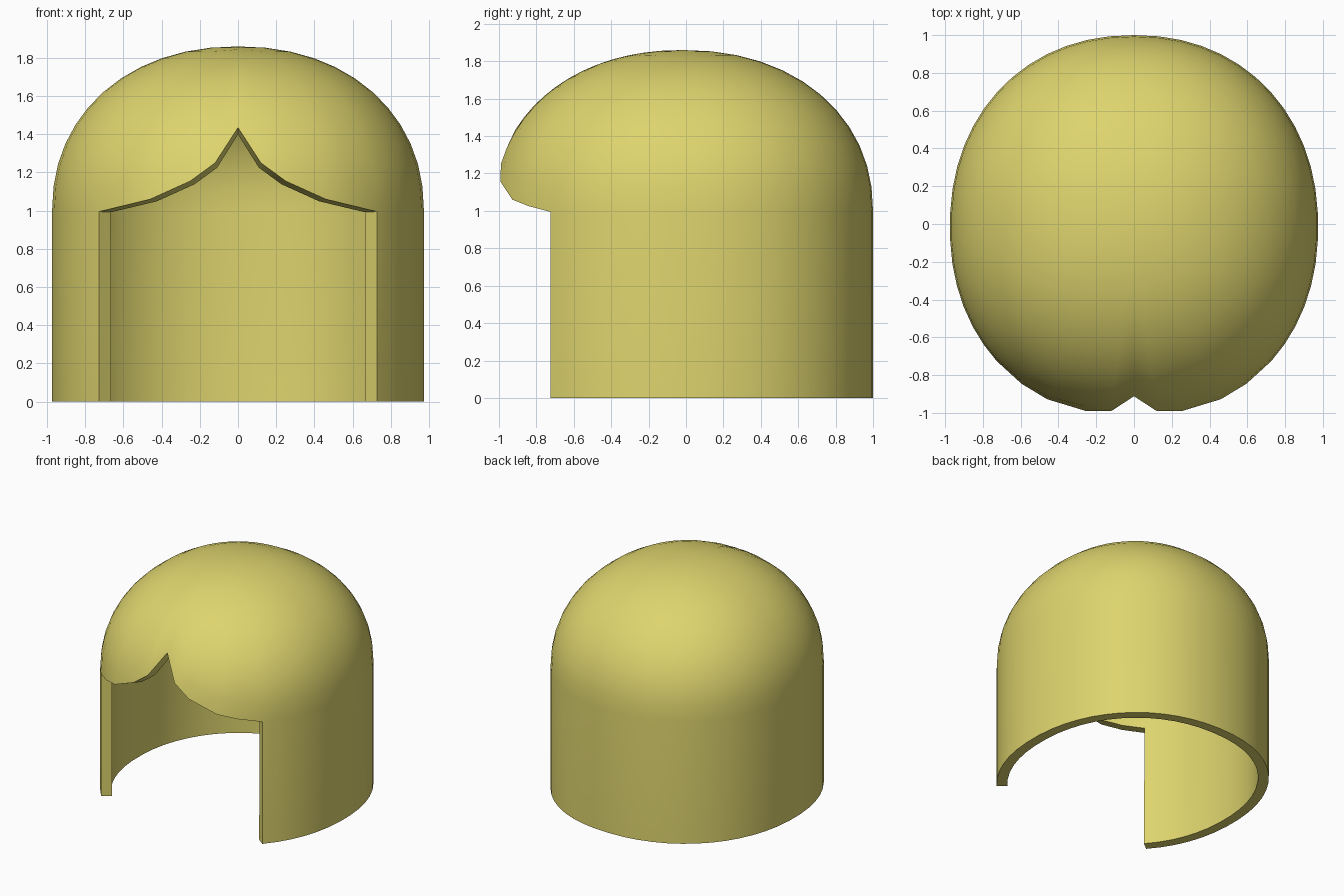
import bpy
import bmesh
from math import sin, cos, asin, pi, copysign

if "Cube" in bpy.data.objects:
    bpy.data.objects.remove(bpy.data.objects["Cube"], do_unlink=True)

# Overall shape: rounded dome over a straight wall
RX, RY, CY = 0.975, 1.015, -0.015
WALL, TOP = 1.0, 1.86
N = 2.14            # roundness exponent, slightly squarer than an ellipse
THICK = 0.08
ROWS, SIDE_COLS = 12, 20


def power(v, e):
    return copysign(abs(v) ** e, v)


def scale_at(z):
    h = max(0.0, (z - WALL) / (TOP - WALL))
    return max(0.0, 1 - h ** N) ** (1 / N)


def point(angle, z):
    s = scale_at(z)
    return (RX * s * power(sin(angle), 2 / N),
            CY - RY * s * power(cos(angle), 2 / N), z)


# Fringe edge from the centre parting out to the side lock, as (x, z)
fringe = [(0, 1.435), (0.12, 1.25), (0.25, 1.155), (0.46, 1.06),
          (0.595, 1.027), (0.727, 0.995)]
half = [(asin((x / (RX * scale_at(z))) ** (N / 2)), z) for x, z in fringe]
edge = half[-1][0]
half += [(edge + (pi - edge) * i / SIDE_COLS, WALL) for i in range(1, SIDE_COLS + 1)]
columns = half + [(-a, z) for a, z in reversed(half[1:-1])]

# Outer surface: wall below, dome rows above, open under the fringe
bm = bmesh.new()
pole = bm.verts.new((0, CY, TOP))
grid = []
for angle, base in columns:
    start = asin(max(0.0, (base - WALL) / (TOP - WALL)) ** (N / 2))
    column = [bm.verts.new(point(angle, 0)), bm.verts.new(point(angle, base))]
    for r in range(1, ROWS):
        t = start + (pi / 2 - start) * r / ROWS
        column.append(bm.verts.new(point(angle, WALL + (TOP - WALL) * sin(t) ** (2 / N))))
    grid.append(column)

for i, col in enumerate(grid):
    j = (i + 1) % len(grid)
    nxt = grid[j]
    in_front = max(abs(columns[i][0]), abs(columns[j][0])) < edge + 0.001
    for r in range(1 if in_front else 0, ROWS):
        bm.faces.new((col[r], nxt[r], nxt[r + 1], col[r + 1]))
    bm.faces.new((col[-1], nxt[-1], pole))
bmesh.ops.delete(bm, geom=[v for v in bm.verts if not v.link_faces], context='VERTS')
bm.normal_update()

mesh = bpy.data.meshes.new("hair")
bm.to_mesh(mesh)
bm.free()
hair = bpy.data.objects.new("hair", mesh)
bpy.context.collection.objects.link(hair)

# Blond colour
blond = bpy.data.materials.new("blond")
blond.use_nodes = True
color = (0.73, 0.66, 0.155, 1)
blond.diffuse_color = color
blond.node_tree.nodes["Principled BSDF"].inputs["Base Color"].default_value = color
mesh.materials.append(blond)

# Shell thickness, then smooth shading with sharp rims
bpy.ops.object.select_all(action='DESELECT')
hair.select_set(True)
bpy.context.view_layer.objects.active = hair
shell = hair.modifiers.new("shell", 'SOLIDIFY')
shell.thickness = THICK
shell.offset = -1
bpy.ops.object.modifier_apply(modifier=shell.name)
bpy.ops.object.shade_smooth_by_angle(angle=pi / 6)
